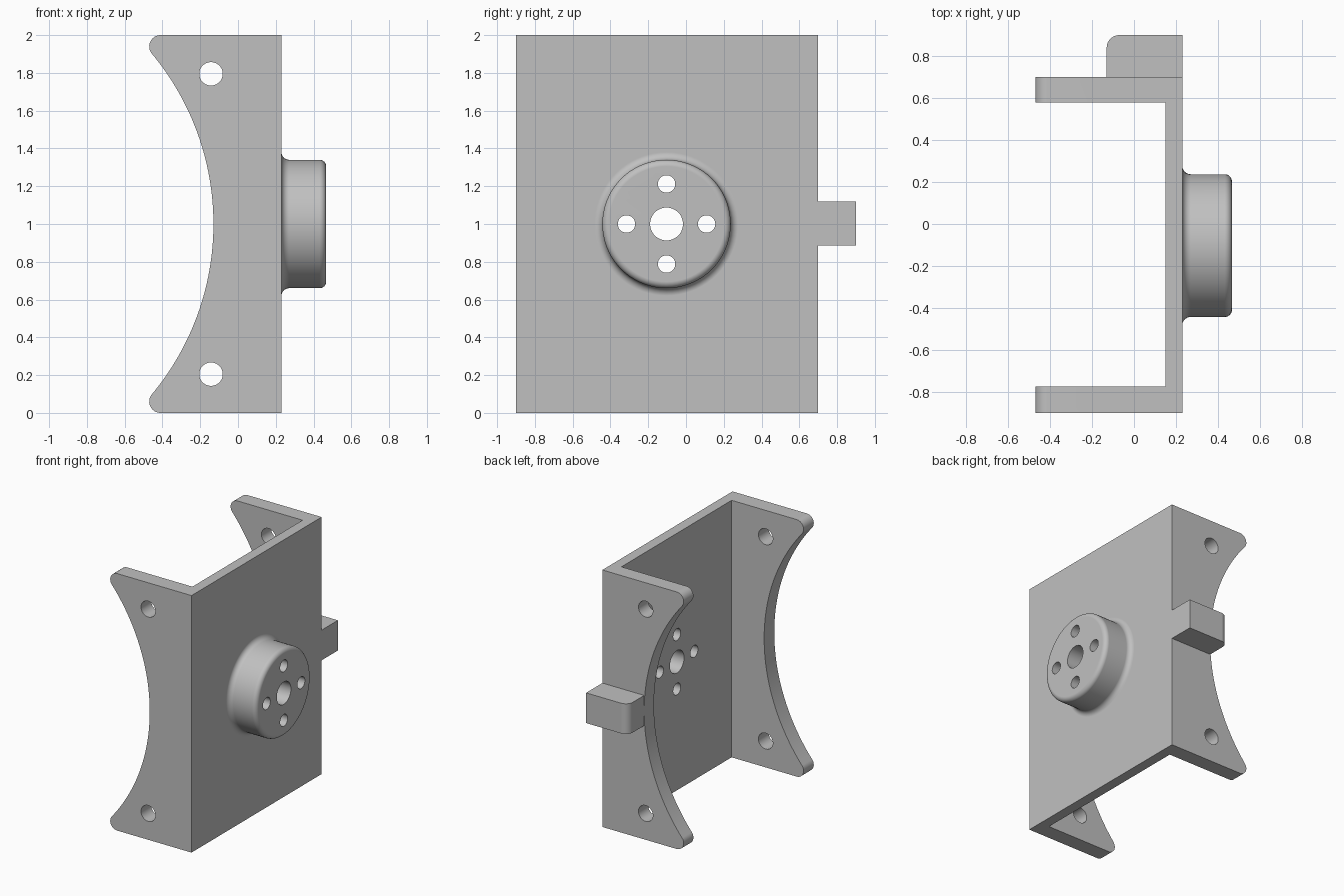
import bpy, bmesh, math
from mathutils import Vector

cube = bpy.data.objects.get("Cube")
if cube:
    bpy.data.objects.remove(cube, do_unlink=True)

grey = bpy.data.materials.new("plain_grey")
grey.use_nodes = True
COLOUR = (0.53, 0.53, 0.53, 1)
grey.diffuse_color = COLOUR
grey.node_tree.nodes["Principled BSDF"].inputs["Base Color"].default_value = COLOUR


def make_object(name, bm):
    bmesh.ops.recalc_face_normals(bm, faces=bm.faces[:])
    mesh = bpy.data.meshes.new(name)
    bm.to_mesh(mesh)
    bm.free()
    mesh.materials.append(grey)
    obj = bpy.data.objects.new(name, mesh)
    bpy.context.collection.objects.link(obj)
    return obj


def arc(cx, cy, r, start, end, steps):
    """Points on an arc, angles in degrees."""
    angles = [math.radians(start + (end - start) * i / steps) for i in range(steps + 1)]
    return [(cx + r * math.cos(a), cy + r * math.sin(a)) for a in angles]


def prism(name, points, axis, low, high):
    """Extrude a 2D outline along an axis; points fill the other two axes in order."""
    bm = bmesh.new()
    verts = []
    for p in points:
        co = list(p)
        co.insert(axis, low)
        verts.append(bm.verts.new(co))
    face = bm.faces.new(verts)
    result = bmesh.ops.extrude_face_region(bm, geom=[face])
    shift = Vector((0, 0, 0))
    shift[axis] = high - low
    moved = [g for g in result["geom"] if isinstance(g, bmesh.types.BMVert)]
    bmesh.ops.translate(bm, verts=moved, vec=shift)
    return make_object(name, bm)


def combine(target, other, operation):
    mod = target.modifiers.new(operation.lower(), 'BOOLEAN')
    mod.object, mod.operation, mod.solver = other, operation, 'EXACT'
    bpy.context.view_layer.objects.active = target
    bpy.ops.object.modifier_apply(modifier=mod.name)
    bpy.data.objects.remove(other, do_unlink=True)


def drill(target, c1, c2, r, axis, low, high):
    circle = arc(c1, c2, r, 0, 360, 48)[:-1]
    combine(target, prism("drill", circle, axis, low, high), 'DIFFERENCE')


# Channel: U section running the full height
FACE, BACK, LEFT, RIGHT = 0.23, 0.15, -0.9, 0.7
channel = [(FACE, LEFT), (FACE, RIGHT), (-0.47, RIGHT), (-0.47, 0.58), (BACK, 0.58),
           (BACK, -0.775), (-0.47, -0.775), (-0.47, LEFT)]
bracket = prism("mounting_bracket", channel, 2, 0, 2)

# Side outline: rounded tips joined by a concave arc
TIP, RADIUS = 0.06, 1.41
tip_x, arc_x = -0.41, -1.54
sweep = math.degrees(math.atan2(1 - TIP, tip_x - arc_x))
outline = [(0.5, -0.0), (0.5, 2.0)]
outline += arc(tip_x, 2 - TIP, TIP, 90, 180 + sweep, 12)
outline += arc(arc_x, 1, RADIUS, sweep, -sweep, 64)[1:-1]
outline += arc(tip_x, TIP, TIP, 180 - sweep, 270, 12)
combine(bracket, prism("side_outline", outline, 1, -1.2, 1.2), 'INTERSECT')

# Lug on the back flange with one rounded corner
lug = [(FACE, 0.65), (FACE, 0.9)] + arc(-0.07, 0.84, TIP, 90, 180, 12) + [(-0.13, 0.65)]
combine(bracket, prism("lug", lug, 2, 0.885, 1.12), 'UNION')

# Round boss with filleted root and rim, revolved around x
BOSS_Y, BOSS_Z, BOSS_R, BOSS_END = -0.103, 1.0, 0.34, 0.467
ROOT, RIM = 0.04, 0.035
profile = [(0.19, 0), (0.19, BOSS_R + ROOT)]
profile += arc(FACE + ROOT, BOSS_R + ROOT, ROOT, 180, 270, 8)
profile += arc(BOSS_END - RIM, BOSS_R - RIM, RIM, 90, 0, 8)
profile += [(BOSS_END, 0)]
bm = bmesh.new()
verts = [bm.verts.new((x, BOSS_Y + r, BOSS_Z)) for x, r in profile]
edges = [bm.edges.new(pair) for pair in zip(verts, verts[1:])]
bmesh.ops.spin(bm, geom=verts + edges, cent=(0, BOSS_Y, BOSS_Z), axis=(1, 0, 0),
               angle=math.tau, steps=72, use_duplicate=False)
bmesh.ops.remove_doubles(bm, verts=bm.verts[:], dist=0.0001)
bmesh.ops.dissolve_limit(bm, angle_limit=0.001, verts=bm.verts[:], edges=bm.edges[:])
combine(bracket, make_object("boss", bm), 'UNION')

# Holes: centre bore, four around it, and two through both flanges
drill(bracket, BOSS_Y, BOSS_Z, 0.087, 0, 0, 0.6)
for dy, dz in ((1, 0), (-1, 0), (0, 1), (0, -1)):
    drill(bracket, BOSS_Y + 0.212 * dy, BOSS_Z + 0.212 * dz, 0.046, 0, 0, 0.6)
for z in (0.205, 1.795):
    drill(bracket, -0.143, z, 0.062, 1, -1.2, 1.2)

# Smooth shading with crisp edges and flat large faces
bpy.ops.object.select_all(action='DESELECT')
bracket.select_set(True)
bpy.context.view_layer.objects.active = bracket
bpy.ops.object.shade_smooth_by_angle(angle=math.radians(30))
normals = bracket.modifiers.new("flat_faces", 'WEIGHTED_NORMAL')
normals.keep_sharp = True
